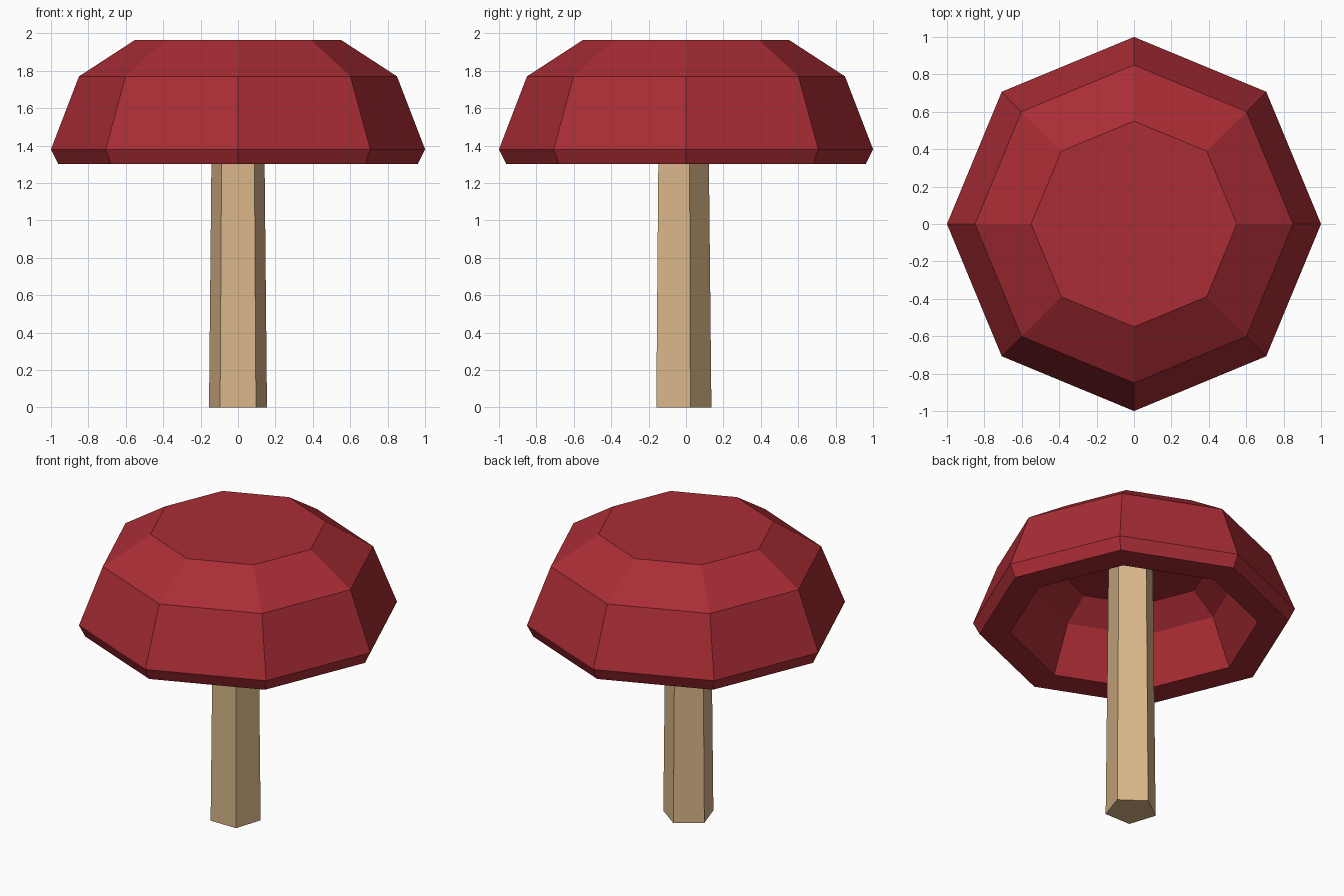
import bpy, bmesh
from math import cos, sin, pi, radians

if "Cube" in bpy.data.objects:
    bpy.data.objects.remove(bpy.data.objects["Cube"])


def material(name, rgb):
    m = bpy.data.materials.new(name)
    m.diffuse_color = (*rgb, 1)
    m.use_nodes = True
    m.node_tree.nodes["Principled BSDF"].inputs["Base Color"].default_value = m.diffuse_color
    return m


def loft(name, profile, sides, start, mat, cy=0.0):
    """Stack polygon rings along a (radius, z) profile and close both ends."""
    bm = bmesh.new()
    rings = [[bm.verts.new((r * cos(start + 2 * pi * i / sides),
                            cy + r * sin(start + 2 * pi * i / sides), z))
              for i in range(sides)] for r, z in profile]
    for a, b in zip(rings, rings[1:]):
        for i in range(sides):
            j = (i + 1) % sides
            bm.faces.new((a[i], a[j], b[j], b[i]))
    bm.faces.new(rings[0][::-1])
    bm.faces.new(rings[-1])
    bmesh.ops.recalc_face_normals(bm, faces=bm.faces)
    me = bpy.data.meshes.new(name)
    bm.to_mesh(me)
    bm.free()
    me.materials.append(mat)
    ob = bpy.data.objects.new(name, me)
    bpy.context.collection.objects.link(ob)
    return ob


red = material("cap_red", (0.40, 0.026, 0.035))
tan = material("stem_tan", (0.70, 0.47, 0.25))

# Hollow eight-sided cap: inner ceiling, inner wall, rim, outer dome, flat top
cap_profile = [(0.48, 1.74), (0.64, 1.61), (0.77, 1.30), (0.96, 1.30),
               (1.00, 1.38), (0.85, 1.77), (0.55, 1.965)]
loft("cap", cap_profile, 8, 0.0, red)

# Tapered five-sided stem, slightly forward of centre, reaching the cap ceiling
loft("stem", [(0.163, 0.0), (0.145, 1.75)], 5, radians(90), tan, cy=-0.027)
